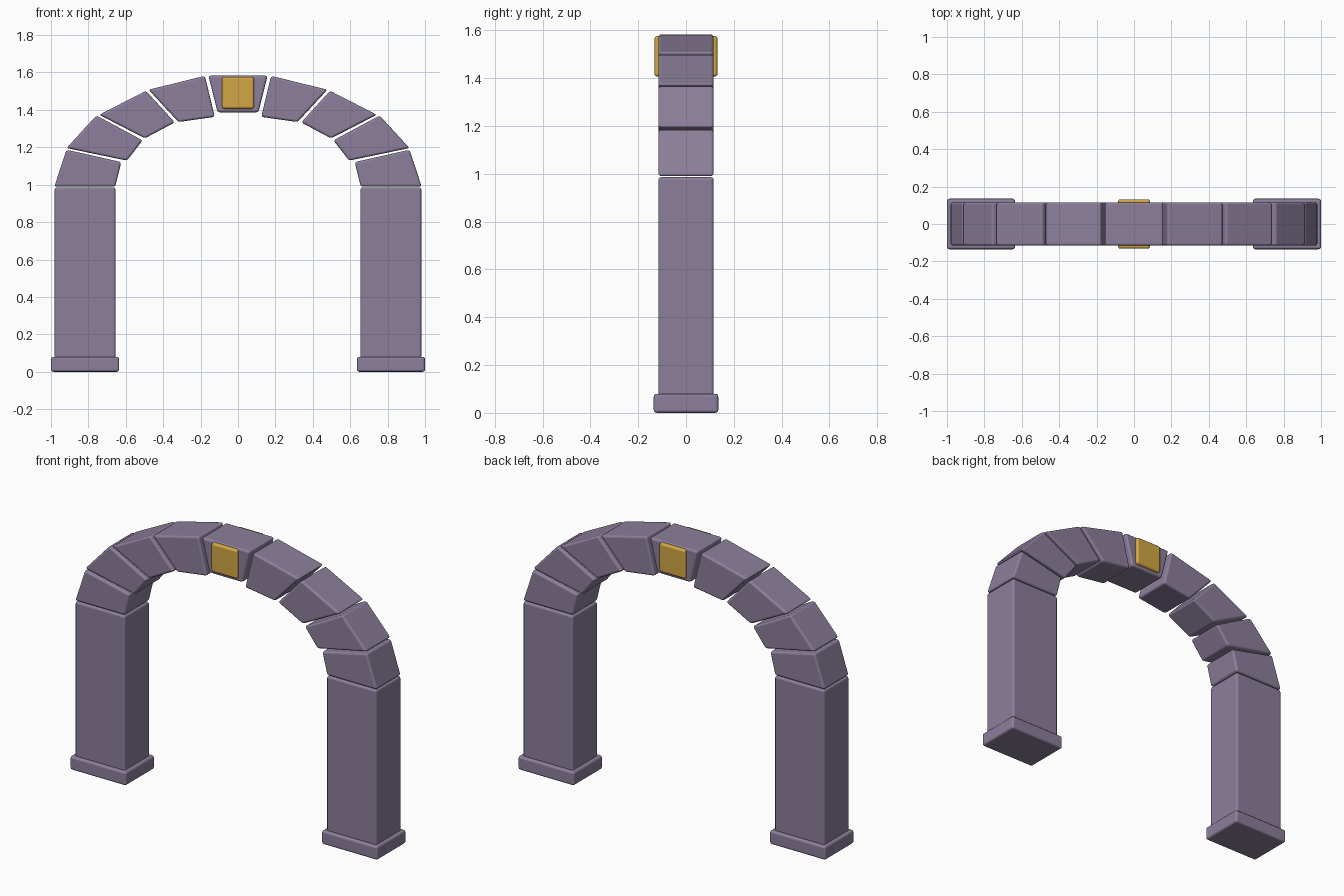
import bpy
import bmesh

cube = bpy.data.objects.get("Cube")
if cube:
    bpy.data.objects.remove(cube, do_unlink=True)


def make_material(name, colour):
    mat = bpy.data.materials.new(name)
    mat.use_nodes = True
    mat.diffuse_color = colour
    mat.node_tree.nodes["Principled BSDF"].inputs["Base Color"].default_value = colour
    return mat


stone = make_material("purple grey stone", (0.262, 0.212, 0.328, 1))
gold = make_material("gold", (0.65, 0.39, 0.056, 1))


def prism(name, outline, half_depth, mat, bevel=0.013):
    """Extrude an (x, z) outline through the depth and round its edges."""
    bm = bmesh.new()
    front = bm.faces.new([bm.verts.new((x, -half_depth, z)) for x, z in outline])
    extruded = bmesh.ops.extrude_face_region(bm, geom=[front], use_keep_orig=True)
    for item in extruded["geom"]:
        if isinstance(item, bmesh.types.BMVert):
            item.co.y = half_depth
    bmesh.ops.recalc_face_normals(bm, faces=bm.faces)
    for face in bm.faces:
        face.smooth = True
    mesh = bpy.data.meshes.new(name)
    bm.to_mesh(mesh)
    bm.free()
    mesh.materials.append(mat)
    obj = bpy.data.objects.new(name, mesh)
    bpy.context.collection.objects.link(obj)
    mod = obj.modifiers.new("rounded edges", "BEVEL")
    mod.width = bevel
    mod.segments = 3
    mod.limit_method = "ANGLE"
    mod.harden_normals = True
    return obj


def box(x0, x1, z0, z1):
    return [(x0, z0), (x1, z0), (x1, z1), (x0, z1)]


DEPTH = 0.116

# Arch stones from springing to crown: outer low, outer high, inner high, inner low
arch_stones = [
    [(0.982, 0.99), (0.917, 1.187), (0.624, 1.121), (0.656, 0.99)],
    [(0.917, 1.196), (0.757, 1.37), (0.51, 1.237), (0.594, 1.129)],
    [(0.742, 1.374), (0.492, 1.502), (0.338, 1.333), (0.498, 1.248)],
    [(0.478, 1.508), (0.177, 1.582), (0.124, 1.363), (0.318, 1.335)],
]

# Plinths, pillars and arch stones on both sides
for side, sign in (("left", 1), ("right", -1)):
    parts = [
        ("plinth", box(0.635, 1.0, 0, 0.08), 0.135),
        ("pillar", box(0.655, 0.98, 0.07, 0.986), DEPTH),
    ]
    parts += [(f"arch_stone_{i}", quad, DEPTH) for i, quad in enumerate(arch_stones, 1)]
    for name, outline, half_depth in parts:
        prism(f"{side}_{name}", [(sign * x, z) for x, z in outline], half_depth, stone)

# Keystone with its gold block showing on front and back
prism("keystone", [(-0.158, 1.583), (-0.109, 1.387), (0.109, 1.387), (0.158, 1.583)], DEPTH, stone)
prism("keystone_gold_block", box(-0.085, 0.085, 1.406, 1.577), 0.132, gold)
